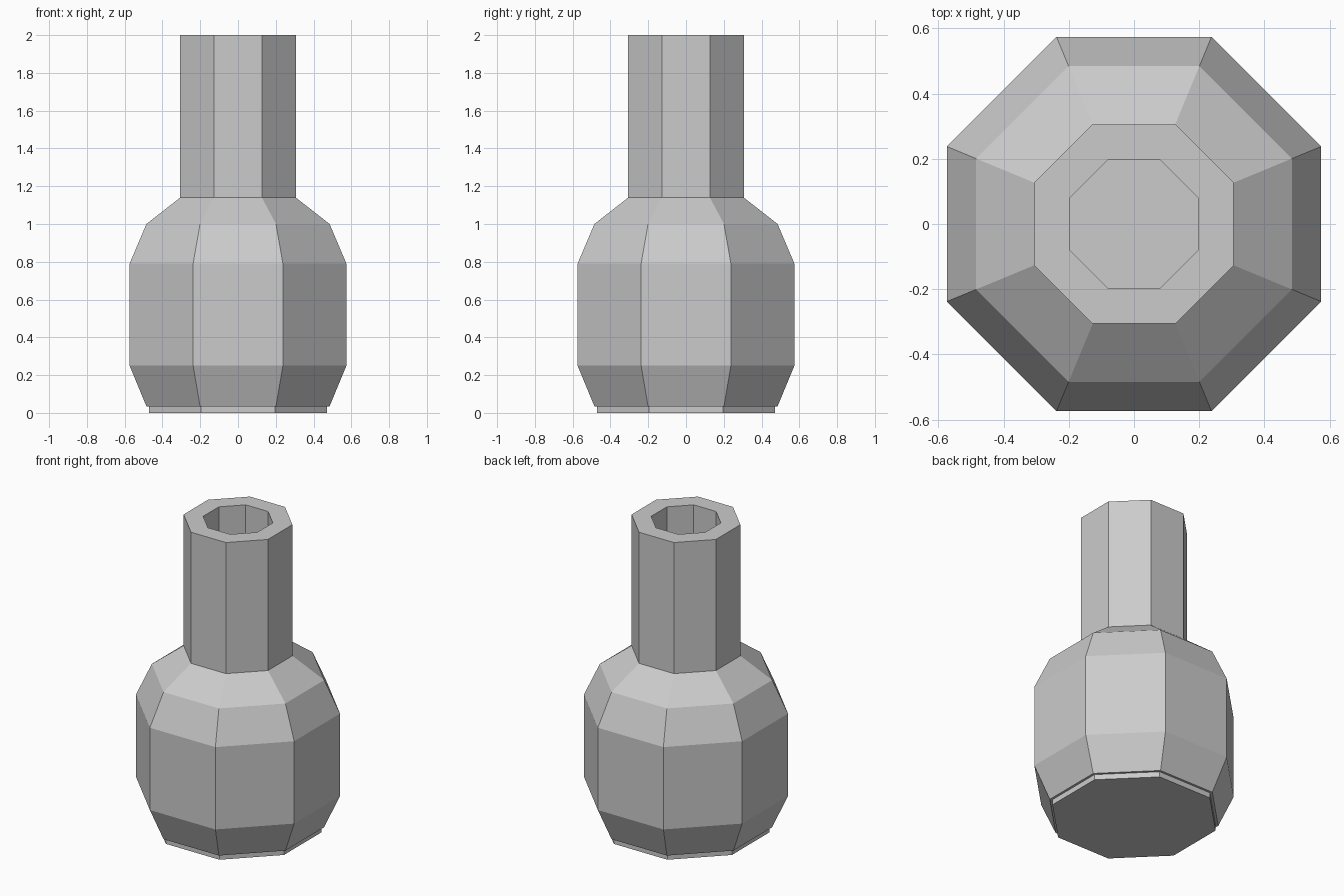
import bpy
import bmesh
from math import cos, sin, pi

cube = bpy.data.objects.get("Cube")
if cube:
    bpy.data.objects.remove(cube, do_unlink=True)

SIDES = 8

# One plain grey for the whole model
grey = bpy.data.materials.new("grey")
grey.use_nodes = True
colour = (0.6, 0.6, 0.6, 1)
grey.diffuse_color = colour
grey.node_tree.nodes["Principled BSDF"].inputs["Base Color"].default_value = colour


def lathe(name, profile, cap_start=False, cap_end=False):
    """Turn (flat-to-centre distance, height) points into a flat-sided solid."""
    bm = bmesh.new()
    rings = []
    for flat, z in profile:
        r = flat / cos(pi / SIDES)
        angles = [(i + 0.5) * 2 * pi / SIDES for i in range(SIDES)]
        rings.append([bm.verts.new((r * cos(a), r * sin(a), z)) for a in angles])
    for low, high in zip(rings, rings[1:]):
        for i in range(SIDES):
            j = (i + 1) % SIDES
            bm.faces.new((low[i], low[j], high[j], high[i]))
    if cap_start:
        bm.faces.new(rings[0][::-1])
    if cap_end:
        bm.faces.new(rings[-1])
    mesh = bpy.data.meshes.new(name)
    bm.to_mesh(mesh)
    bm.free()
    mesh.materials.append(grey)
    obj = bpy.data.objects.new(name, mesh)
    bpy.context.collection.objects.link(obj)
    return obj


BASE, FOOT_TOP = 0.47, 0.035
NECK, NECK_FOOT = 0.306, 1.14
BORE = 0.196

# Thin foot under the body
lathe("foot", [(BASE, 0), (BASE, FOOT_TOP)], cap_start=True)

# Bulging body with a small ledge over the foot and a sloping shoulder
lathe("body", [(BASE, FOOT_TOP), (0.485, FOOT_TOP), (0.574, 0.25),
               (0.574, 0.79), (0.485, 1.0), (NECK, NECK_FOOT)])

# Straight neck with a flat rim and a blind bore
lathe("neck", [(NECK, NECK_FOOT), (NECK, 2), (BORE, 2), (BORE, NECK_FOOT)],
      cap_end=True)
